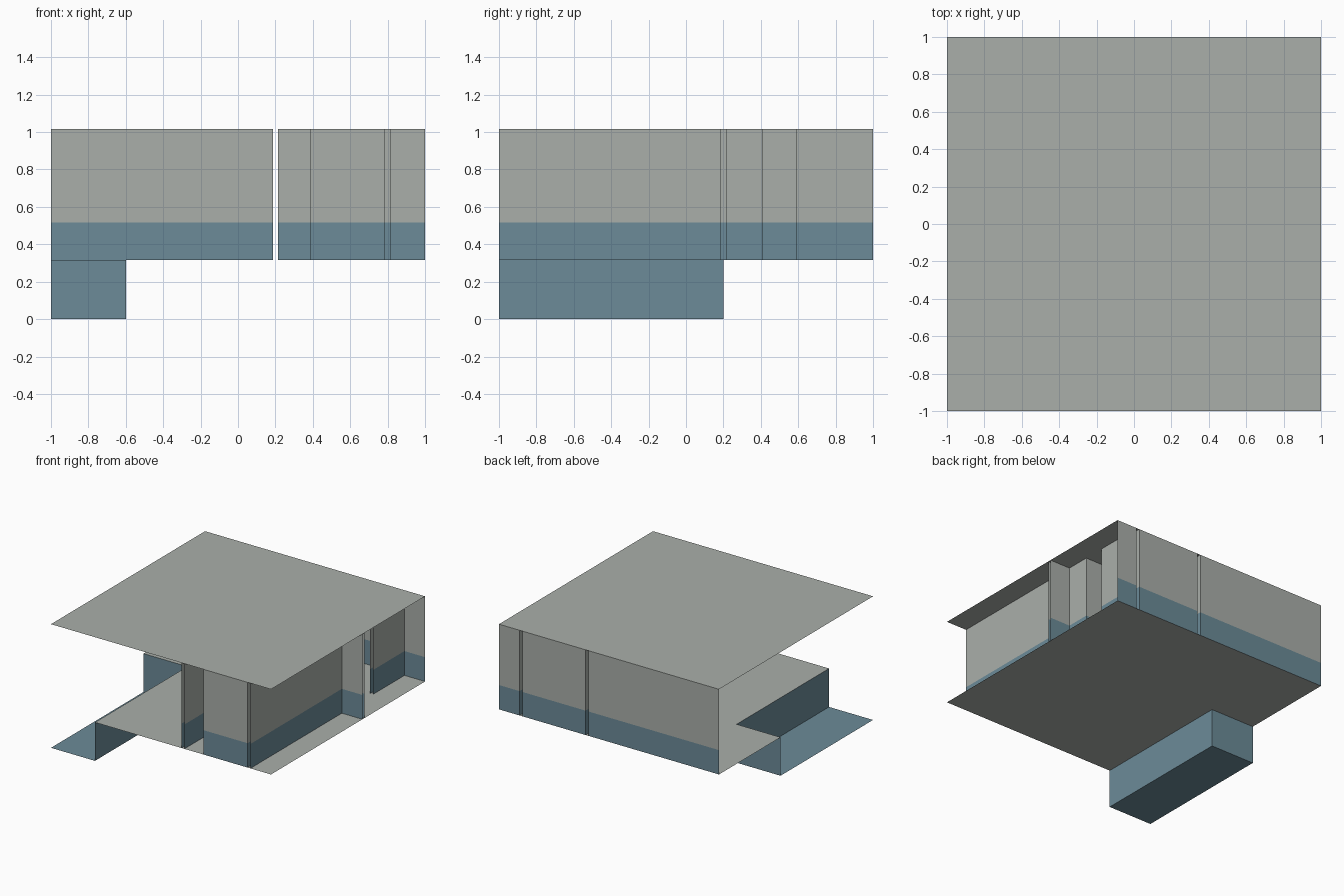
import bpy

cube = bpy.data.objects.get("Cube")
if cube:
    bpy.data.objects.remove(cube, do_unlink=True)

BASE, DADO, TOP = 0.316, 0.516, 1.016   # floor, paint line, ceiling
IN, OUT = 0.013, 0.2                    # half wall gap, corridor line
A, B = OUT - IN, OUT + IN               # either side of the 0.2 walls
C, D = 0.8 - IN, 0.8 + IN               # either side of the 0.8 walls
E, F, G = 0.387, 0.41, 0.59             # block side, block back, door side


def material(name, rgb):
    mat = bpy.data.materials.new(name)
    mat.use_nodes = True
    mat.diffuse_color = (*rgb, 1)
    mat.node_tree.nodes["Principled BSDF"].inputs["Base Color"].default_value = (*rgb, 1)
    return mat


grey = material("warm_grey", (0.402, 0.429, 0.402))
blue = material("slate_blue", (0.150, 0.258, 0.314))


def add_mesh(name, verts, faces, mats):
    mesh = bpy.data.meshes.new(name)
    mesh.from_pydata(verts, [], faces)
    for mat in mats:
        mesh.materials.append(mat)
    obj = bpy.data.objects.new(name, mesh)
    bpy.context.collection.objects.link(obj)
    return obj


def slab(name, outline, z, mat):
    """Flat sheet from a plan outline."""
    add_mesh(name, [(x, y, z) for x, y in outline], [range(len(outline))], [mat])


def wall(name, path, levels, mats):
    """Thin wall along a plan path, one colour band between each two levels."""
    n = len(path)
    verts = [(x, y, z) for z in levels for x, y in path]
    faces = [(r * n + i, r * n + i + 1, (r + 1) * n + i + 1, (r + 1) * n + i)
             for r in range(len(levels) - 1) for i in range(n - 1)]
    obj = add_mesh(name, verts, faces, mats)
    for p in obj.data.polygons:
        p.material_index = 0 if len(mats) == 1 or p.center.z < DADO else 1


# Ceiling and floor with a stairwell opening
slab("ceiling", [(-1, -1), (1, -1), (1, 1), (-1, 1)], TOP, grey)
slab("floor", [(-0.6, -1), (1, -1), (1, 1), (-1, 1), (-1, 0.2), (-0.6, 0.2)], BASE, grey)

# Sunken well
slab("well_floor", [(-1, -1), (-0.6, -1), (-0.6, 0.2), (-1, 0.2)], 0, blue)
wall("well_walls", [(-0.6, -1), (-0.6, 0.2), (-1, 0.2)], (0, BASE), [blue])

# Room walls, painted in two bands
paths = {
    "hall_walls": [(A, -1), (A, 1), (-1, 1)],
    "corridor_walls": [(B, -1), (B, 1), (C, 1), (C, G)],
    "block_corridor_walls": [(E, -1), (E, F), (D, F)],
    "block_front_walls": [(E, -1), (C, -1), (C, F)],
    "side_front_walls": [(D, -1), (D, A), (1, A)],
    "side_back_walls": [(1, B), (D, B), (D, F)],
    "side_corner_walls": [(D, G), (D, 1), (1, 1)],
}
for name, path in paths.items():
    wall(name, path, (BASE, DADO, TOP), [blue, grey])
